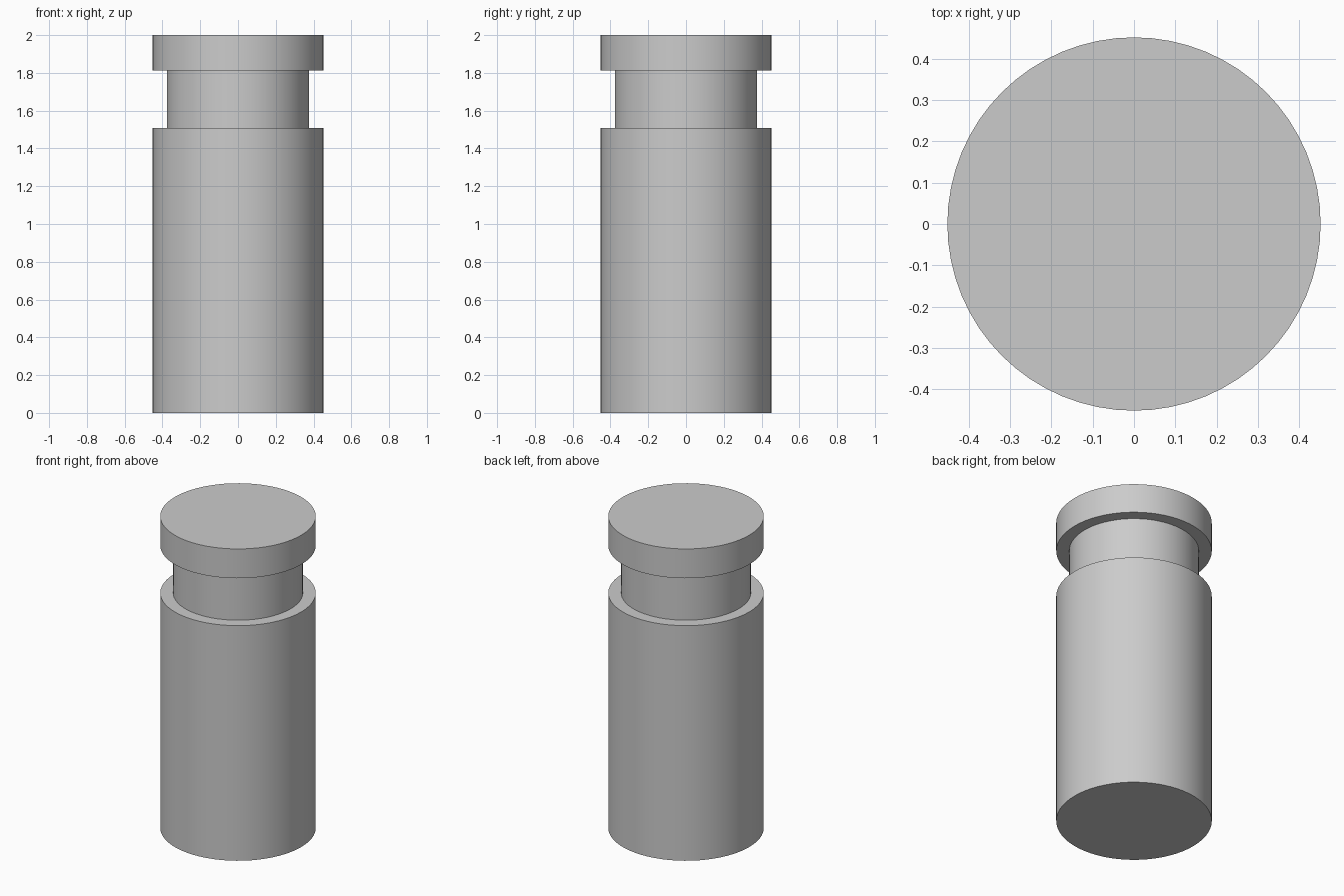
import bpy
import bmesh

cube = bpy.data.objects.get("Cube")
if cube:
    bpy.data.objects.remove(cube, do_unlink=True)

SIDES = 64
BODY_R, NECK_R = 0.452, 0.377
GREY = (0.6, 0.6, 0.6, 1.0)

grey = bpy.data.materials.new("plain grey")
grey.use_nodes = True
grey.diffuse_color = GREY
grey.node_tree.nodes["Principled BSDF"].inputs["Base Color"].default_value = GREY


def cylinder(name, radius, bottom, top):
    bpy.ops.mesh.primitive_cylinder_add(
        vertices=SIDES, radius=radius, depth=top - bottom,
        location=(0, 0, (bottom + top) / 2))
    part = bpy.context.object
    part.name = name
    part.data.materials.append(grey)
    return part


def remove_caps(part):
    # The neck's ends are hidden against the body and the head
    bm = bmesh.new()
    bm.from_mesh(part.data)
    caps = [f for f in bm.faces if abs(f.normal.z) > 0.9]
    bmesh.ops.delete(bm, geom=caps, context="FACES_ONLY")
    bm.to_mesh(part.data)
    bm.free()


# Main shaft, narrow groove and flat head
body = cylinder("body", BODY_R, 0.0, 1.508)
neck = cylinder("neck", NECK_R, 1.508, 1.812)
head = cylinder("head", BODY_R, 1.812, 2.0)
remove_caps(neck)

for part in (body, neck, head):
    bpy.ops.object.select_all(action="DESELECT")
    part.select_set(True)
    bpy.context.view_layer.objects.active = part
    bpy.ops.object.shade_smooth_by_angle()
